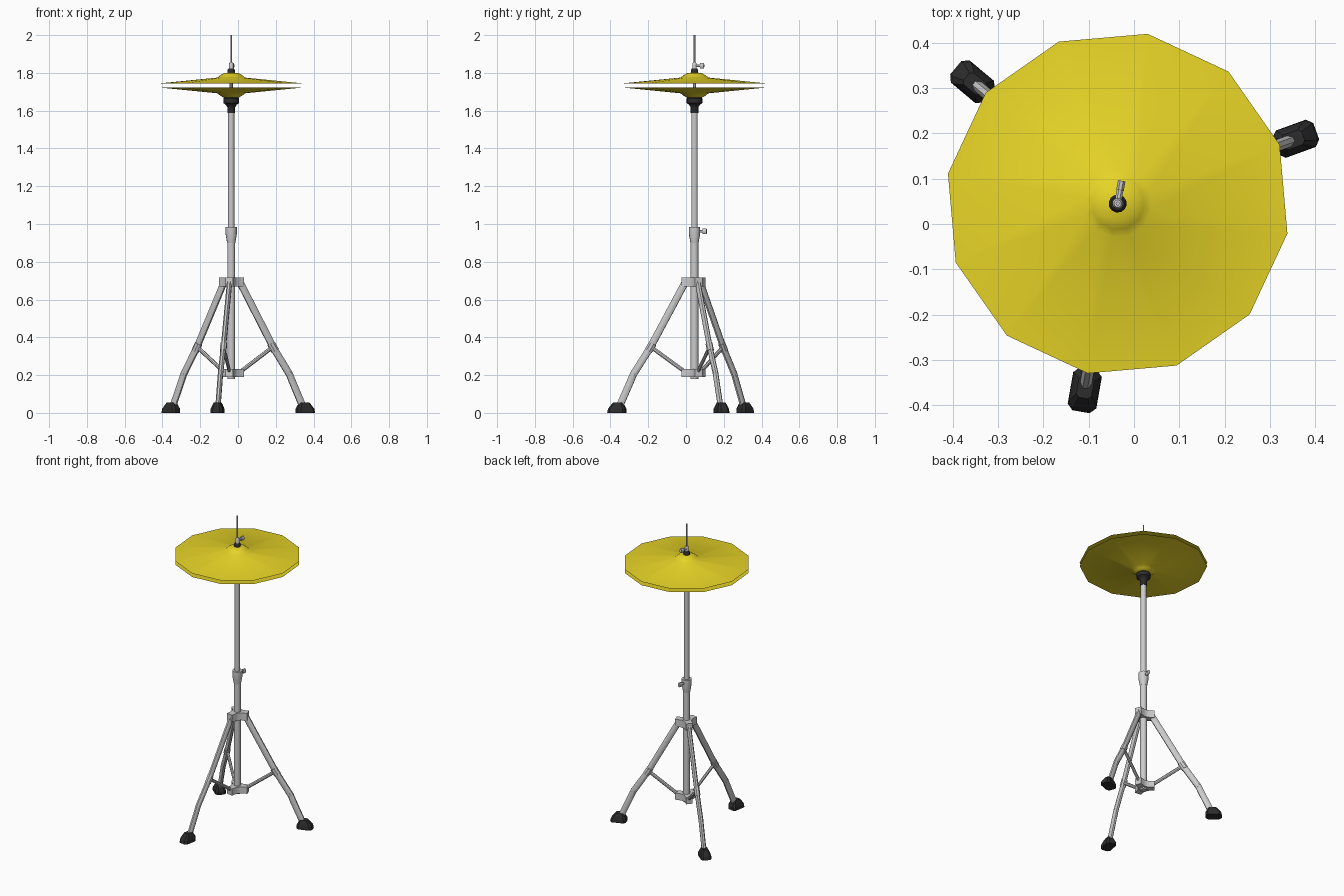
import bpy, bmesh, math
from mathutils import Vector, Matrix

if "Cube" in bpy.data.objects:
    bpy.data.objects.remove(bpy.data.objects["Cube"])

CX, CY = -0.036, 0.045          # stand axis
LEGS = [math.radians(a) for a in (20, 140, 260)]
SCREW = math.radians(80)


def material(name, col):
    m = bpy.data.materials.new(name)
    m.diffuse_color = (*col, 1)
    m.use_nodes = True
    m.node_tree.nodes["Principled BSDF"].inputs["Base Color"].default_value = m.diffuse_color
    return m


BRASS = material("brass", (0.80, 0.66, 0.02))
RUBBER = material("rubber", (0.025, 0.025, 0.025))


def loft(name, rings, mat=None, caps=True, turn=0, angle=35):
    """Skin a list of equal-length point rings, then turn about the stand axis."""
    bm = bmesh.new()
    vs = [[bm.verts.new(p) for p in r] for r in rings]
    n = len(vs[0])
    for a, b in zip(vs, vs[1:]):
        for i in range(n):
            bm.faces.new((a[i], a[(i + 1) % n], b[(i + 1) % n], b[i]))
    if caps:
        bm.faces.new(vs[0])
        bm.faces.new(vs[-1])
    bmesh.ops.recalc_face_normals(bm, faces=bm.faces)
    bm.transform(Matrix.Translation((CX, CY, 0)) @ Matrix.Rotation(turn, 4, 'Z'))
    me = bpy.data.meshes.new(name)
    bm.to_mesh(me)
    bm.free()
    ob = bpy.data.objects.new(name, me)
    bpy.context.collection.objects.link(ob)
    if mat:
        me.materials.append(mat)
    bpy.context.view_layer.objects.active = ob
    ob.select_set(True)
    bpy.ops.object.shade_smooth_by_angle(angle=math.radians(angle))
    ob.select_set(False)
    return ob


def lathe(name, prof, n=12, mat=None, caps=True):
    rings = [[(r * math.cos(math.tau * i / n), r * math.sin(math.tau * i / n), z)
              for i in range(n)] for r, z in prof]
    return loft(name, rings, mat, caps, math.radians(-10))


def bar(name, path, hw, ht, turn, n=8):
    """Oval tube along an (r, z) path: hw in the path plane, ht sideways."""
    pts = [Vector((r, 0, z)) for r, z in path]
    rings = []
    for i, p in enumerate(pts):
        d = (pts[min(i + 1, len(pts) - 1)] - pts[max(i - 1, 0)]).normalized()
        side = Vector((0, 1, 0))
        up = d.cross(side)
        rings.append([p + up * hw * math.cos(math.tau * (k + .5) / n)
                      + side * ht * math.sin(math.tau * (k + .5) / n) for k in range(n)])
    return loft(name, rings, None, True, turn)


# Central tubes and rod
lathe("lower_tube", [(0.021, 0.18), (0.021, 0.95)])
lathe("tube_collar", [(0.022, 0.90), (0.030, 0.945), (0.030, 0.985), (0.018, 0.985)])
lathe("upper_tube", [(0.017, 0.95), (0.017, 1.60)])
lathe("pull_rod", [(0.0045, 1.58), (0.0045, 2.0)], 8)
lathe("rod_sleeve", [(0.009, 1.66), (0.009, 1.81)], 8)

# Cymbal holders
lathe("cymbal_seat", [(0.021, 1.587), (0.021, 1.618), (0.030, 1.632), (0.042, 1.640),
                      (0.042, 1.665), (0.034, 1.676)], mat=RUBBER)
lathe("top_washer", [(0.020, 1.797), (0.020, 1.815), (0.015, 1.822)], mat=RUBBER)
lathe("clutch", [(0.012, 1.815), (0.012, 1.848), (0.008, 1.856)])

# Cymbals: thin dished shells, lower one flipped
shell = [(0.008, 0.057), (0.038, 0.054), (0.058, 0.043), (0.075, 0.030), (0.380, 0.0)]
inner = [(r, z - 0.004) for r, z in shell[-2::-1]]
for name, z0, s in (("top_cymbal", 1.745, 1), ("bottom_cymbal", 1.722, -1)):
    lathe(name, [(r, z0 + s * z) for r, z in shell + inner], mat=BRASS, caps=False)


# Hubs: a three-lobed block
def hub(name, z0, z1):
    ring = []
    for a in LEGS:
        c, s = math.cos(a), math.sin(a)
        for r, t in ((0.027, -0.022), (0.066, -0.020), (0.066, 0.020), (0.027, 0.022)):
            ring.append((r * c - t * s, r * s + t * c))
    loft(name, [[(x, y, z) for x, y in ring] for z in (z0, z1)])


hub("upper_hub", 0.670, 0.718)
hub("lower_hub", 0.190, 0.233)

# Legs, braces and feet
FOOT = [(0, 0.048, 0.032), (0.022, 0.046, 0.031), (0.044, 0.032, 0.023), (0.056, 0.024, 0.017)]
for i, a in enumerate(LEGS, 1):
    bar(f"leg_{i}", [(0.045, 0.70), (0.238, 0.345), (0.328, 0.205), (0.345, 0.165),
                     (0.405, 0.03)], 0.020, 0.014, a)
    bar(f"brace_{i}", [(0.045, 0.213), (0.236, 0.350)], 0.011, 0.009, a)
    bar(f"brace_pivot_{i}", [(0.224, 0.368), (0.248, 0.328)], 0.022, 0.018, a)
    rings = []
    for z, l, w in FOOT:
        c = w * 0.4
        x0 = 0.418 - z * 0.12
        q = [(l, w - c), (l - c, w), (c - l, w), (-l, w - c),
             (-l, c - w), (c - l, -w), (l - c, -w), (l, c - w)]
        rings.append([(x0 + x, y, z) for x, y in q])
    loft(f"foot_{i}", rings, RUBBER, True, a, 20)

# Wing screws: short shaft plus flattened head
for name, z, r0 in (("height_screw", 0.962, 0.020), ("clutch_screw", 1.838, 0.006)):
    bar(name + "_shaft", [(r0, z), (r0 + 0.030, z)], 0.008, 0.008, SCREW)
    e = r0 + 0.024
    bar(name + "_head", [(e, z), (e + 0.005, z), (e + 0.016, z), (e + 0.021, z)],
        0.015, 0.009, SCREW)
